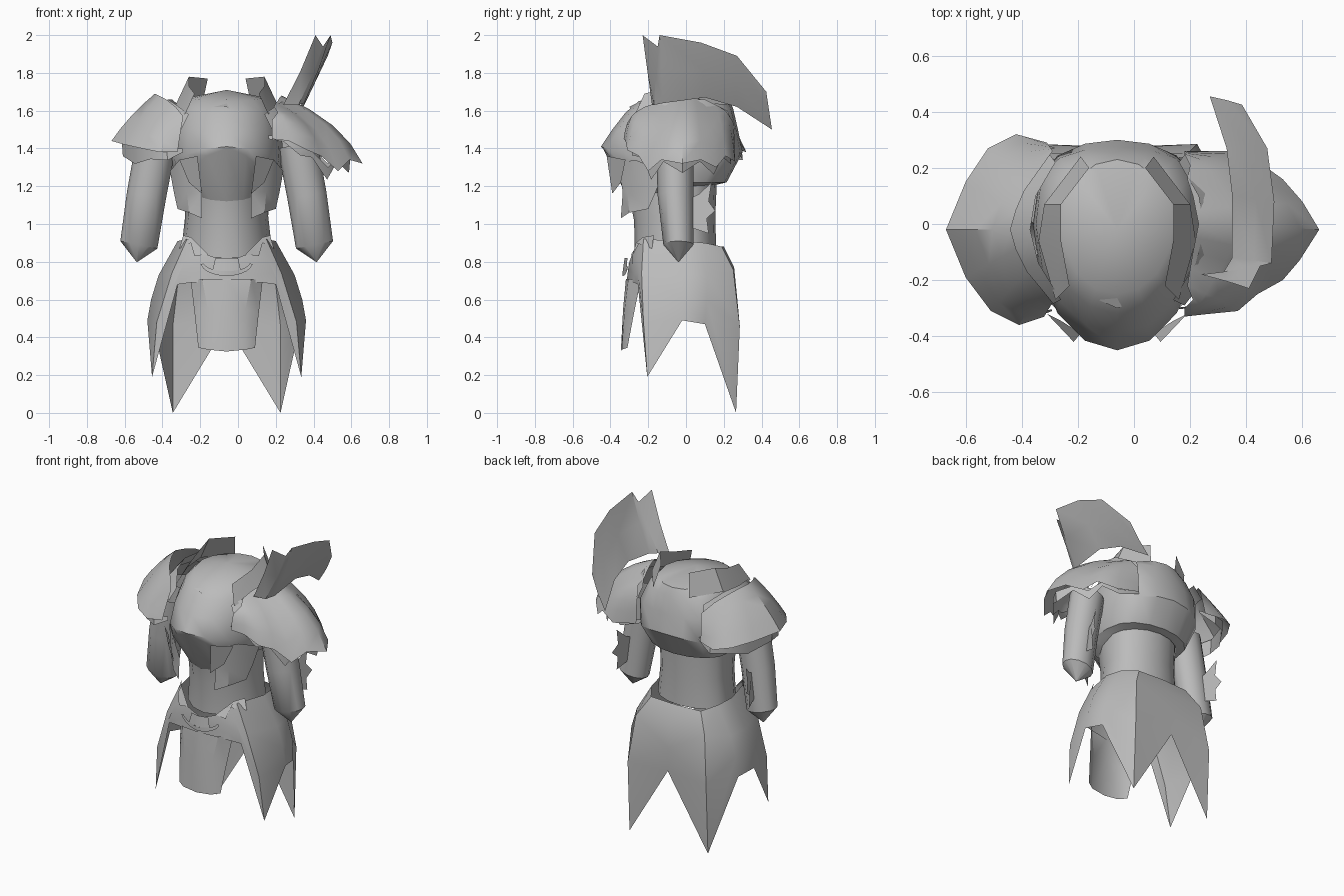
import bpy, bmesh, math
from mathutils import Vector

CX = -0.06  # body centre line
steel = bpy.data.materials.new("grey_steel")
steel.diffuse_color = (0.5, 0.5, 0.5, 1)


def finish(name, bm, angle=35):
    bmesh.ops.remove_doubles(bm, verts=bm.verts, dist=0.0005)
    bmesh.ops.recalc_face_normals(bm, faces=bm.faces)
    me = bpy.data.meshes.new(name)
    bm.to_mesh(me)
    bm.free()
    me.materials.append(steel)
    ob = bpy.data.objects.new(name, me)
    bpy.context.collection.objects.link(ob)
    bpy.ops.object.select_all(action='DESELECT')
    ob.select_set(True)
    bpy.context.view_layer.objects.active = ob
    bpy.ops.object.shade_smooth_by_angle(angle=math.radians(angle))
    return ob


def grid(name, rows, offset=0.0, sides=(1,), closed=False, cap=None, angle=35):
    """Loft rows of points; sides=(1,-1) also builds the mirrored half."""
    bm = bmesh.new()
    for s in sides:
        vs = [[bm.verts.new((offset + s * p[0], p[1], p[2])) for p in r] for r in rows]
        n = len(rows[0])
        for a, b in zip(vs, vs[1:]):
            for i in range(n if closed else n - 1):
                j = (i + 1) % n
                bm.faces.new((a[i], a[j], b[j], b[i]))
        if cap:
            top = bm.verts.new((offset + s * cap[0], cap[1], cap[2]))
            for i in range(n):
                bm.faces.new((vs[0][i], vs[0][(i + 1) % n], top))
    return finish(name, bm, angle)


def plate(name, pts, offset=CX, sides=(1, -1)):
    bm = bmesh.new()
    for s in sides:
        bm.faces.new([bm.verts.new((offset + s * x, y, z)) for x, y, z in pts])
    return finish(name, bm)


def ring(rx, yf, yb, zf, zs, zb, pz=1.3, pb=1.0, n=16):
    """Oval with separate front, side and back depth and height; low pb flattens the back."""
    out = []
    for i in range(n):
        a = 2 * math.pi * i / n
        c = math.cos(a)
        w = abs(c) if abs(c) > 1e-6 else 0.0
        y, z = (yf * w, zf) if c > 0 else (yb * w ** pb, zb)
        out.append((rx * math.sin(a), y, zs + (z - zs) * w ** pz))
    return out


# Breastplate and back plate, with the pointed chest ridge and its underside
grid("breastplate", [
    ring(.20, -.25, .23, 1.65, 1.67, 1.66), ring(.25, -.32, .25, 1.59, 1.62, 1.61, 1.3, .7),
    ring(.29, -.39, .275, 1.50, 1.50, 1.50, 1.3, .45), ring(.30, -.45, .30, 1.41, 1.34, 1.38, 2.5, .6),
    ring(.27, -.44, .215, 1.40, 1.22, 1.22, 3, .8), ring(.225, -.30, .17, 1.12, 1.20, 1.21)],
    CX, closed=True, cap=(0, -.02, 1.71))
grid("waist", [
    ring(.225, -.30, .165, 1.14, 1.26, 1.26), ring(.22, -.275, .155, 1.02, 1.04, 1.04),
    ring(.24, -.27, .16, .82, .86, .86)], CX, closed=True)
plate("chest_tooth", [(0, -.22, 1.66), (.03, -.29, 1.60), (0, -.30, 1.62), (-.09, -.26, 1.62)], sides=(1,))

# Rib plates hanging at the front flanks, under short chest flaps
grid("rib_plates", [
    [(.16, -.36, 1.32), (.25, -.27, 1.34), (.30, -.12, 1.28)],
    [(.13, -.335, 1.17), (.21, -.31, 1.17), (.28, -.16, 1.17)],
    [(.13, -.345, 1.03), (.20, -.30, 1.06), (.26, -.20, 1.08)]], CX, (1, -1))
plate("chest_flaps", [(.155, -.42, 1.36), (.13, -.39, 1.16), (.20, -.345, 1.22), (.25, -.32, 1.34)])

# Collar flaps and shoulder straps
grid("collar", [
    [(.10, .20, 1.77), (.20, .07, 1.78), (.20, -.06, 1.73), (.17, -.22, 1.69)],
    [(.13, .24, 1.63), (.26, .07, 1.64), (.28, -.06, 1.61), (.22, -.27, 1.58)]], CX, (1, -1))
grid("shoulder_straps", [
    [(.22, .22, 1.60), (.29, .10, 1.66), (.31, -.02, 1.66), (.28, -.14, 1.64), (.20, -.27, 1.58)],
    [(.25, .26, 1.50), (.34, .12, 1.58), (.38, -.02, 1.58), (.34, -.16, 1.58), (.24, -.29, 1.50)]],
    CX, (1, -1))


def pauldron(name, inner, rim, bulge, angle):
    """Domed shoulder guard swept from inner arc to rim."""
    rows = []
    n = len(rim) - 1
    for k in range(5):
        t = k / 4
        row = []
        for i, (p, q) in enumerate(zip(inner, rim)):
            h = bulge * 4 * t * (1 - t) * (.3 + .7 * math.sin(math.pi * i / n))
            d = Vector((q[0] - p[0], (q[1] - p[1]) * .6, .18)).normalized()
            row.append(Vector(p).lerp(Vector(q), t) + d * h)
        rows.append(row)
    return grid(name, rows, angle=angle)


def lame(name, rim, top_in, drop, jag):
    """Lower strip under a pauldron that dies into the rim at both ends."""
    n = len(rim) - 1
    s = [math.sin(math.pi * i / n) for i in range(n + 1)]
    grid(name, [[(x * top_in, y * top_in, z + .02) for x, y, z in rim],
                [(x * (top_in - .01), y * (top_in + .02), z - drop * s[i] - jag * s[i] * (i % 2))
                 for i, (x, y, z) in enumerate(rim)]])


left_rim = [(-.31, .29, 1.39), (-.42, .32, 1.38), (-.52, .27, 1.40), (-.60, .15, 1.42), (-.67, -.02, 1.44),
            (-.60, -.19, 1.42), (-.51, -.31, 1.40), (-.41, -.36, 1.38), (-.32, -.33, 1.38)]
pauldron("left_pauldron",
         [(-.29, .26, 1.56), (-.34, .19, 1.62), (-.39, .12, 1.66), (-.42, .05, 1.68), (-.44, -.02, 1.69),
          (-.42, -.09, 1.68), (-.38, -.17, 1.66), (-.33, -.23, 1.62), (-.29, -.28, 1.57)], left_rim, .012, 35)
lame("left_lower_lame", left_rim, .92, .08, .03)

right_rim = [(.18, .26, 1.37), (.35, .26, 1.33), (.46, .21, 1.36), (.53, .16, 1.30), (.60, .08, 1.34),
             (.66, -.02, 1.32), (.59, -.13, 1.34), (.53, -.20, 1.28), (.44, -.25, 1.36),
             (.37, -.31, 1.39), (.27, -.32, 1.44), (.18, -.33, 1.45)]
pauldron("right_pauldron",
         [(.18, .25, 1.54), (.20, .21, 1.60), (.19, .16, 1.63), (.21, .10, 1.65), (.22, .05, 1.67),
          (.23, 0, 1.68), (.22, -.05, 1.67), (.21, -.10, 1.65), (.20, -.16, 1.64),
          (.19, -.22, 1.62), (.21, -.27, 1.59), (.18, -.30, 1.55)], right_rim, .06, 35)
lame("right_lower_lame", right_rim, .9, .01, .04)

# Tall swept crest on the right shoulder
top = [(.41, -.23, 2.0), (.45, -.15, 1.94), (.49, -.14, 2.0), (.50, .08, 1.96), (.475, .27, 1.89), (.385, .425, 1.70)]
low = [(.24, -.18, 1.63), (.32, -.17, 1.63), (.35, -.12, 1.64), (.35, .10, 1.67), (.33, .27, 1.62), (.27, .455, 1.50)]
mid = [Vector(a).lerp(Vector(b), .5) + Vector((.008, 0, 0)) for a, b in zip(top, low)]
grid("shoulder_crest", [top, mid, low])


def arm_ring(x, y, z, r, ry, tilt):
    return [(x + r * math.cos(a), y + ry * math.sin(a), z + tilt * math.cos(a))
            for a in (2 * math.pi * i / 12 for i in range(12))]


# Arms with pointed cuffs, and jagged fins behind the forearms
grid("arms", [arm_ring(.475, -.04, .80, .003, .003, 0), arm_ring(.465, -.04, .89, .098, .08, .02),
              arm_ring(.425, -.055, 1.15, .103, .095, .02), arm_ring(.375, -.06, 1.42, .105, .10, .02)],
     CX, (1, -1), closed=True)
plate("arm_fins", [(.46, .03, .98), (.48, .12, .95), (.48, .11, 1.03), (.49, .155, 1.07), (.47, .12, 1.12),
                   (.47, .135, 1.22), (.45, .07, 1.16), (.44, .03, 1.14)])

# Skirt: one column of points per panel seam, from the front centre round to the back
columns = [
    [(0, -.30, .80), (0, -.305, .77), (0, -.31, .73), (0, -.315, .69)],
    [(.11, -.285, .84), (.15, -.285, .79), (.18, -.275, .73), (.19, -.275, .69)],
    [(.17, -.25, .90), (.22, -.255, .81), (.25, -.255, .74), (.26, -.255, .68)],
    [(.21, -.225, .92), (.29, -.235, .74), (.37, -.225, .48), (.395, -.205, .19)],
    [(.26, -.02, .91), (.36, -.02, .73), (.40, -.02, .60), (.42, -.02, .49)],
    [(.24, .10, .90), (.34, .11, .73), (.38, .11, .60), (.39, .10, .47)],
    [(.18, .19, .88), (.25, .25, .76), (.285, .285, .46), (.285, .265, 0)],
    [(0, .20, .88), (0, .255, .77), (0, .27, .62), (0, .275, .47)]]
grid("skirt", list(zip(*columns)), CX, (1, -1), angle=35)
plate("waist_flaps", [(.10, -.29, .84), (.17, -.285, .83), (.19, -.265, .90), (.25, -.18, .87), (.23, -.17, .94),
                      (.19, -.23, .93)])

# Front tabard
grid("tabard", [
    [(0, -.318, .71), (.13, -.305, .71), (.19, -.24, .70)],
    [(0, -.333, .55), (.10, -.325, .55), (.17, -.275, .53)],
    [(0, -.345, .325), (.10, -.34, .335), (.15, -.31, .345)]], CX, (1, -1))

# Buckle and the curved band beneath it
arc = [math.radians(-80 + 16 * i) for i in range(11)]
grid("belt_band", [[(r * math.sin(a), -.335 + .03 * abs(math.sin(a)), .80 - d * math.cos(a)) for a in arc]
                   for r, d in ((.14, .075), (.125, .05))], CX)
grid("buckle", [
    [(-.06, -.31, .82), (0, -.325, .82), (.06, -.31, .82)],
    [(-.075, -.315, .755), (0, -.335, .75), (.075, -.315, .755)]], CX)
